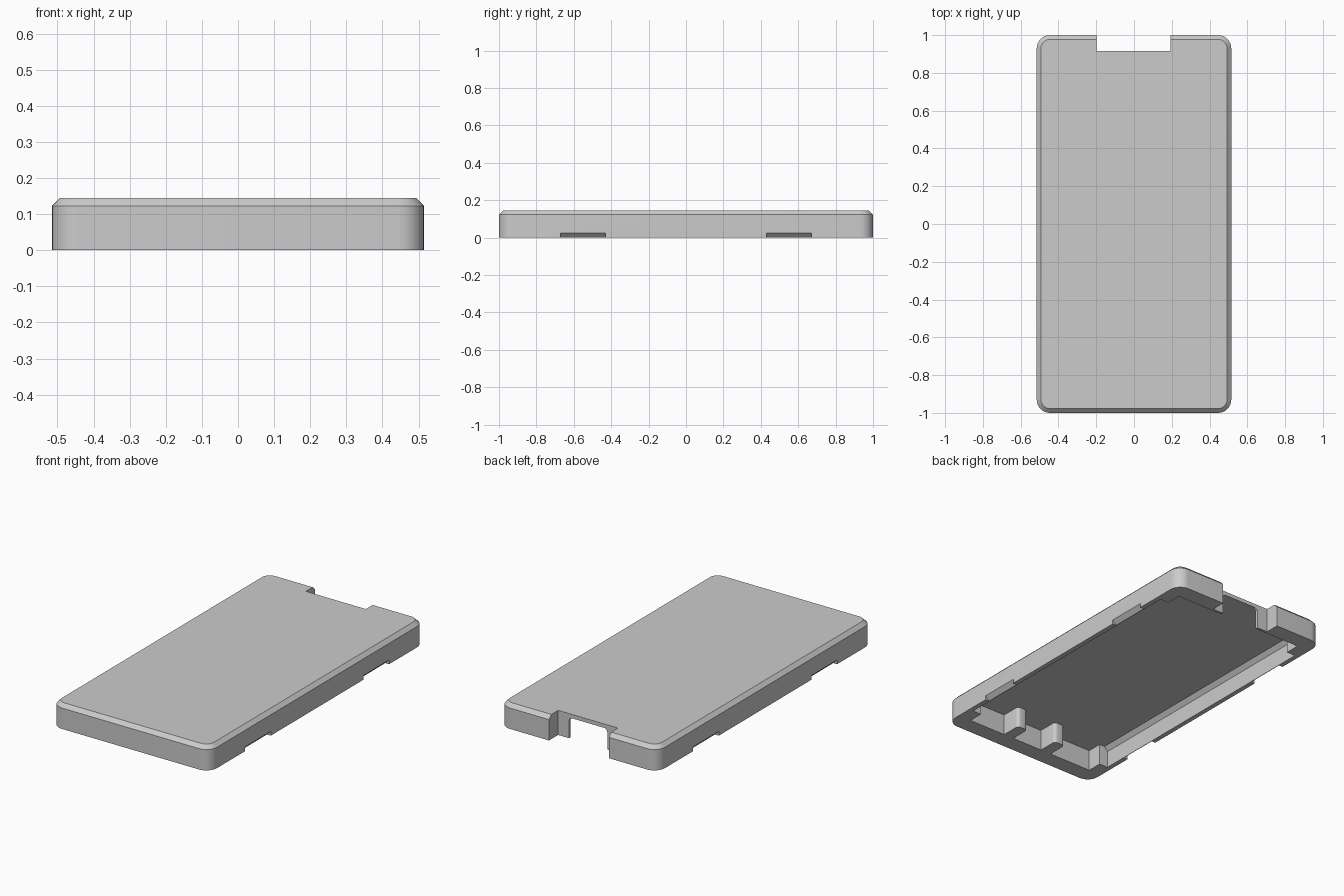
import bpy, bmesh
from math import sin, cos, pi, radians

if "Cube" in bpy.data.objects:
    bpy.data.objects.remove(bpy.data.objects["Cube"])


def fillet(points, seg=6):
    """Polygon of (x, y, radius) with rounded corners."""
    out = []
    n = len(points)
    for i, (x, y, r) in enumerate(points):
        if r == 0:
            out.append((x, y))
            continue
        px, py, _ = points[i - 1]
        nx, ny, _ = points[(i + 1) % n]
        la = ((px - x) ** 2 + (py - y) ** 2) ** 0.5
        lb = ((nx - x) ** 2 + (ny - y) ** 2) ** 0.5
        a = ((px - x) / la * r, (py - y) / la * r)
        b = ((nx - x) / lb * r, (ny - y) / lb * r)
        for k in range(seg + 1):
            t = k / seg * pi / 2
            out.append((x + a[0] * (1 - sin(t)) + b[0] * (1 - cos(t)),
                        y + a[1] * (1 - sin(t)) + b[1] * (1 - cos(t))))
    return out


def rect(x0, x1, y0, y1, r=0, seg=8):
    return fillet([(x0, y0, r), (x1, y0, r), (x1, y1, r), (x0, y1, r)], seg)


def loft(name, layers):
    """Solid through a stack of loops, each a list of 3D points."""
    bm = bmesh.new()
    rings = [[bm.verts.new(p) for p in layer] for layer in layers]
    n = len(rings[0])
    for lo, hi in zip(rings, rings[1:]):
        for i in range(n):
            j = (i + 1) % n
            bm.faces.new((lo[i], lo[j], hi[j], hi[i]))
    bm.faces.new(rings[0])
    bm.faces.new(rings[-1])
    bmesh.ops.recalc_face_normals(bm, faces=bm.faces)
    me = bpy.data.meshes.new(name)
    bm.to_mesh(me)
    bm.free()
    ob = bpy.data.objects.new(name, me)
    bpy.context.collection.objects.link(ob)
    return ob


def at(loop, z):
    return [(x, y, z) for x, y in loop]


# Outer shell with rounded corners and a chamfered top
W, L, H, C = 0.515, 1.0, 0.145, 0.022
cover = loft("cover_shell", [
    at(rect(-W, W, -L, L, 0.07), 0),
    at(rect(-W, W, -L, L, 0.07), H - C),
    at(rect(-W + C, W - C, -L + C, L - C, 0.05), H)])

CEIL = 0.125
cutters = []

# Main cavity, leaving two ribs standing out from the front wall
F, R = -0.90, 0.02
profile = [(-0.43, F, 0)]
for x0, x1 in ((-0.15, -0.08), (0.12, 0.187)):
    profile += [(x0, F, 0), (x0, F + 0.12, R), (x1, F + 0.12, R), (x1, F, 0)]
profile += [(0.43, F, 0), (0.43, 0.90, 0), (-0.43, 0.90, 0)]
cavity = fillet(profile)
cutters.append(loft("cavity_cutter", [at(cavity, -0.1), at(cavity, CEIL)]))

# Wider part between the corner posts, sloped towards the ceiling
wide, narrow = rect(-0.487, 0.487, -0.81, 0.81), rect(-0.465, 0.465, -0.81, 0.81)
# keep it clear of the ribs by splitting it into two side channels
for s in (-1, 1):
    a, b = sorted((s * 0.40, s * 0.487))
    c, d = sorted((s * 0.40, s * 0.465))
    lo, hi = rect(a, b, -0.81, 0.81), rect(c, d, -0.81, 0.81)
    cutters.append(loft("side_channel_cutter",
                        [at(lo, -0.1), at(lo, 0.10), at(hi, CEIL)]))

# Notch in the back edge and the opening behind it
notch = rect(-0.198, 0.192, 0.915, 1.1)
cutters.append(loft("notch_cutter", [at(notch, -0.1), at(notch, 0.3)]))
opening = fillet([(-0.128, -0.1, 0), (0.122, -0.1, 0),
                  (0.122, 0.122, 0.022), (-0.128, 0.122, 0.022)])
cutters.append(loft("opening_cutter", [[(x, y, z) for x, z in opening]
                                       for y in (0.86, 0.96)]))

# Sloped finger slots along the bottom of both long sides
for s in (-1, 1):
    for y in (-0.55, 0.55):
        tri = [(s * 0.49, 0), (s * 0.465, -0.025), (s * 0.56, -0.025),
               (s * 0.56, 0.025), (s * 0.515, 0.025)]
        cutters.append(loft("slot_cutter", [[(x, yy, z) for x, z in tri]
                                            for yy in (y - 0.12, y + 0.12)]))

# Carve the shell
bpy.context.view_layer.objects.active = cover
for cut in cutters:
    cut.hide_render = True
    mod = cover.modifiers.new("cut", 'BOOLEAN')
    mod.operation = 'DIFFERENCE'
    mod.solver = 'EXACT'
    mod.object = cut
    bpy.ops.object.modifier_apply(modifier=mod.name)
    bpy.data.objects.remove(cut)

cover.select_set(True)
bpy.ops.object.shade_smooth_by_angle(angle=radians(25))
